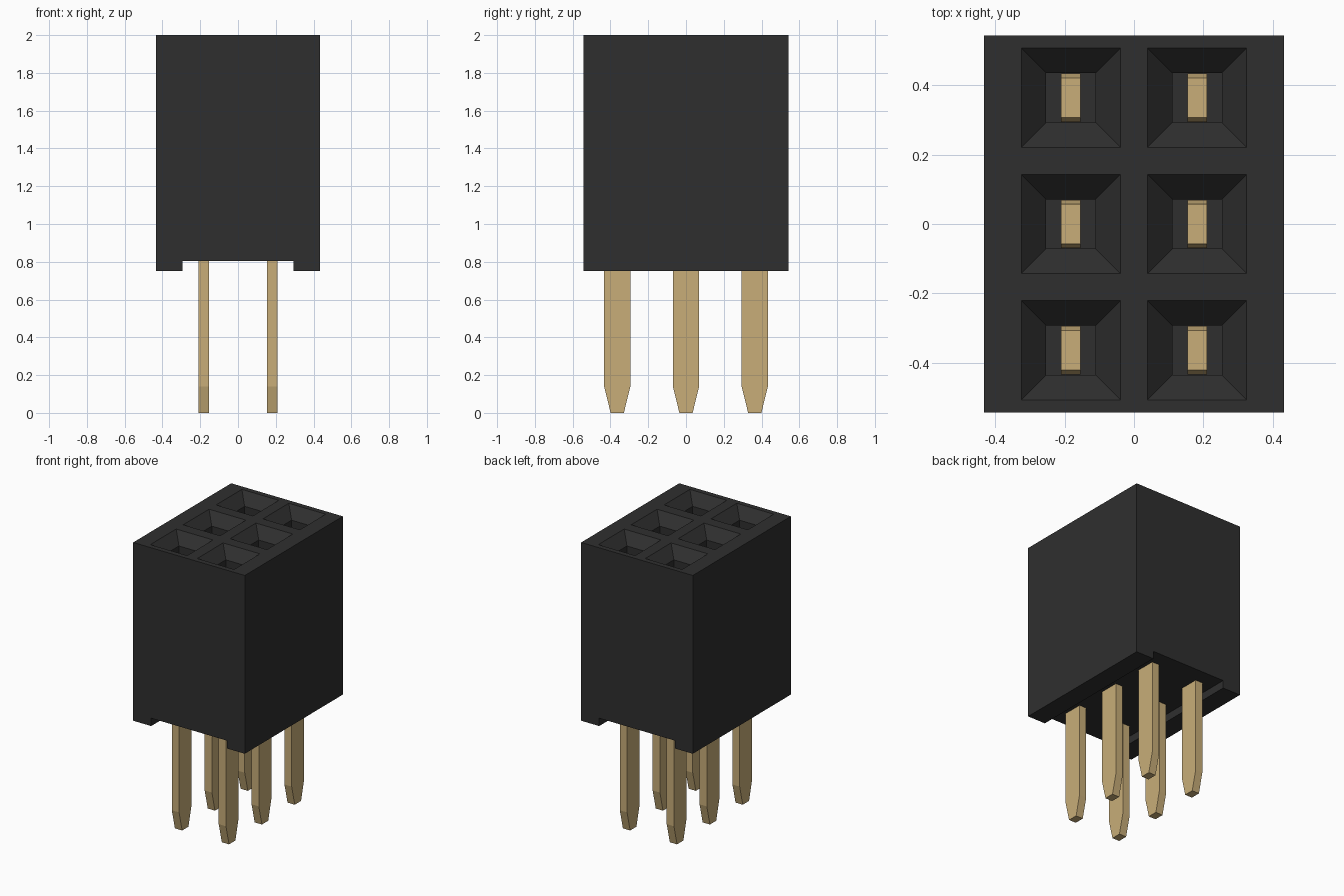
import bpy, bmesh

cube = bpy.data.objects.get("Cube")
if cube:
    bpy.data.objects.remove(cube, do_unlink=True)

COLUMNS = (-0.182, 0.182)
ROWS = (-0.364, 0.0, 0.364)


def material(name, rgb):
    m = bpy.data.materials.new(name)
    m.use_nodes = True
    m.diffuse_color = (*rgb, 1)
    m.node_tree.nodes["Principled BSDF"].inputs["Base Color"].default_value = (*rgb, 1)
    return m


def add_stack(bm, cx, cy, levels):
    """Closed solid through rectangles given as (z, half width x, half width y)."""
    rings = [[bm.verts.new((cx + sx * hx, cy + sy * hy, z))
              for sx, sy in ((-1, -1), (1, -1), (1, 1), (-1, 1))]
             for z, hx, hy in levels]
    bm.faces.new(rings[0][::-1])
    bm.faces.new(rings[-1])
    for low, high in zip(rings, rings[1:]):
        for i in range(4):
            j = (i + 1) % 4
            bm.faces.new((low[i], low[j], high[j], high[i]))


def finish(bm, name, mat):
    bmesh.ops.recalc_face_normals(bm, faces=bm.faces)
    mesh = bpy.data.meshes.new(name)
    bm.to_mesh(mesh)
    bm.free()
    mesh.materials.append(mat)
    obj = bpy.data.objects.new(name, mesh)
    bpy.context.collection.objects.link(obj)
    return obj


black = material("black plastic", (0.028, 0.028, 0.028))
gold = material("gold metal", (0.58, 0.42, 0.19))

# Housing: block profile with a channel along the underside, extruded front to back
profile = [(-0.433, 0.75), (-0.293, 0.75), (-0.293, 0.805), (0.293, 0.805),
           (0.293, 0.75), (0.433, 0.75), (0.433, 2.0), (-0.433, 2.0)]
bm = bmesh.new()
front = bm.faces.new([bm.verts.new((x, -0.543, z)) for x, z in profile])
extruded = bmesh.ops.extrude_face_region(bm, geom=[front])["geom"]
bmesh.ops.translate(bm, vec=(0, 1.086, 0),
                    verts=[v for v in extruded if isinstance(v, bmesh.types.BMVert)])
housing = finish(bm, "housing", black)

# Sockets: square wells with funnel mouths, cut from the housing
bm = bmesh.new()
for x in COLUMNS:
    for y in ROWS:
        add_stack(bm, x, y, [(1.0, 0.071, 0.071), (1.928, 0.071, 0.071),
                             (2.02, 0.163, 0.163)])
cutter = finish(bm, "socket_cutter", black)
cutter.hide_render = True
cut = housing.modifiers.new("sockets", "BOOLEAN")
cut.operation = "DIFFERENCE"
cut.solver = "EXACT"
cut.object = cutter
bpy.context.view_layer.update()
evaluated = housing.evaluated_get(bpy.context.evaluated_depsgraph_get())
cut_mesh = bpy.data.meshes.new_from_object(evaluated)
housing.modifiers.clear()
housing.data = cut_mesh
bpy.data.objects.remove(cutter, do_unlink=True)

# Pins: flat blades with tapered tips, rising into the wells
for c, x in enumerate(COLUMNS):
    for r, y in enumerate(ROWS):
        bm = bmesh.new()
        add_stack(bm, x, y, [(0.0, 0.028, 0.035), (0.14, 0.028, 0.0695),
                             (1.3, 0.028, 0.0695), (1.34, 0.028, 0.057)])
        finish(bm, f"pin_{'right' if c == 0 else 'left'}_{r + 1}", gold)
